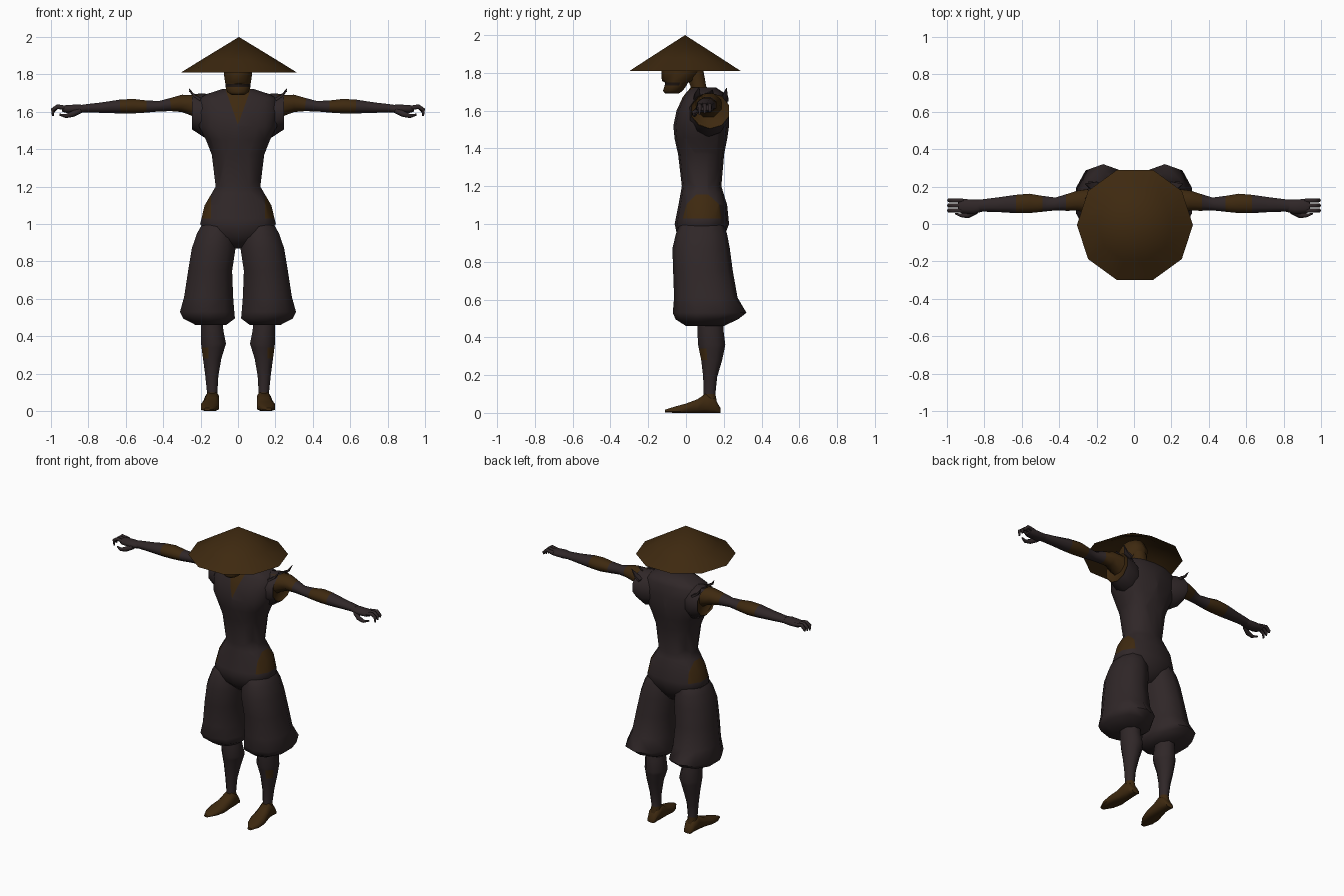
import bpy, bmesh, math
from mathutils import Vector


def material(name, rgb):
    m = bpy.data.materials.new(name)
    m.diffuse_color = (*rgb, 1)
    return m


CLOTH = material("dark cloth", (0.029, 0.020, 0.021))
BROWN = material("earth brown", (0.048, 0.022, 0.005))
SHADE = material("mouth dark", (0.012, 0.007, 0.005))
X, Y, Z = Vector((1, 0, 0)), Vector((0, 1, 0)), Vector((0, 0, 1))


def finish(name, bm, rule, mirror, angle=65):
    bmesh.ops.recalc_face_normals(bm, faces=bm.faces)
    for f in bm.faces:
        f.material_index = rule(f.calc_center_median()) if callable(rule) else rule
    me = bpy.data.meshes.new(name)
    bm.to_mesh(me)
    bm.free()
    for m in (CLOTH, BROWN, SHADE):
        me.materials.append(m)
    ob = bpy.data.objects.new(name, me)
    bpy.context.collection.objects.link(ob)
    bpy.ops.object.select_all(action='DESELECT')
    bpy.context.view_layer.objects.active = ob
    ob.select_set(True)
    bpy.ops.object.shade_smooth_by_angle(angle=math.radians(angle))
    if mirror:
        mod = ob.modifiers.new("mirror", 'MIRROR')
        mod.use_mirror_merge = False
    return ob


def loft(name, rings, axes=None, n=10, power=1.0, rule=0, mirror=False, cuts=(), floor=False):
    """Rings are (x, y, z, radius_u, radius_v); without axes they follow the path in the xz plane."""
    bm = bmesh.new()
    pts = [Vector(r[:3]) for r in rings]
    loops = []
    for i, r in enumerate(rings):
        if axes:
            u, v = axes
        else:
            t = pts[min(i + 1, len(pts) - 1)] - pts[max(i - 1, 0)]
            u, v = Y, t.cross(Y).normalized()
        loop = []
        for k in range(n):
            a = math.tau * (k + 0.5) / n
            c, s = math.cos(a), math.sin(a)
            c = math.copysign(abs(c) ** power, c)
            s = math.copysign(abs(s) ** power, s)
            p = pts[i] + u * c * r[3] + v * s * r[4]
            if floor:
                p.z = max(p.z, 0)
            loop.append(bm.verts.new(p))
        loops.append(loop)
    for a, b in zip(loops, loops[1:]):
        for k in range(n):
            j = (k + 1) % n
            bm.faces.new((a[k], a[j], b[j], b[k]))
    bm.faces.new(loops[0])
    bm.faces.new(loops[-1])
    # extra edge loops where a colour border falls
    for co, no in cuts:
        bmesh.ops.bisect_plane(bm, geom=bm.verts[:] + bm.edges[:] + bm.faces[:],
                               plane_co=co, plane_no=no)
    return finish(name, bm, rule, mirror)


def span(z, x, y0, y1):
    """Centred ring from a half width and a front and back depth."""
    return (0, (y0 + y1) / 2, z, x, (y1 - y0) / 2)


# Conical hat: shallow cone with a hollow underside
bm = bmesh.new()
rows = []
for radius, z in ((0.2, 1.878), (0.31, 1.81), (0.19, 1.868)):
    rows.append([bm.verts.new((0.005 + radius * math.cos(math.tau * k / 10),
                               -0.005 + radius * math.sin(math.tau * k / 10), z))
                 for k in range(10)])
tip, inner = bm.verts.new((0.005, -0.005, 2.0)), bm.verts.new((0.005, -0.005, 1.975))
for k in range(10):
    j = (k + 1) % 10
    bm.faces.new((tip, rows[0][k], rows[0][j]))
    for a, b in zip(rows, rows[1:]):
        bm.faces.new((a[k], b[k], b[j], a[j]))
    bm.faces.new((inner, rows[2][j], rows[2][k]))
finish("hat", bm, 1, False)

# Head with jaw, and the neck leaning forward
loft("head", [(0, -0.075, 1.69, 0.035, 0.035), (0, -0.07, 1.705, 0.06, 0.052),
              (0, -0.055, 1.733, 0.07, 0.058), (0, -0.05, 1.748, 0.07, 0.06),
              (0, -0.04, 1.758, 0.073, 0.088), (0, -0.02, 1.81, 0.08, 0.11),
              (0, -0.015, 1.86, 0.082, 0.11), (0, -0.01, 1.91, 0.06, 0.08),
              (0, -0.01, 1.935, 0.025, 0.03)], (X, Y),
     rule=lambda c: 2 if 1.733 < c.z < 1.748 and c.y < -0.05 else 1)
loft("neck", [(0, 0.09, 1.66, 0.065, 0.06), (0, 0.065, 1.73, 0.052, 0.045),
              (0, 0.04, 1.82, 0.055, 0.055)], (X, Y), n=8, rule=1)


# Tunic and hips, with the open neckline and hip patches
def tunic_colour(c):
    neckline = c.y < 0.06 and c.z > 1.53 and abs(c.x) * 0.17 < 0.06 * (c.z - 1.53)
    hip_patch = 1.03 < c.z < 1.165 and abs(c.x) > 0.145
    return 1 if neckline or hip_patch else 0


loft("tunic", [span(0.87, 0.07, 0.02, 0.15), span(0.93, 0.16, -0.045, 0.2),
               span(1.0, 0.207, -0.06, 0.228), span(1.1, 0.182, -0.04, 0.218),
               span(1.2, 0.122, -0.022, 0.187), span(1.37, 0.143, -0.042, 0.202),
               span(1.45, 0.175, -0.06, 0.218), span(1.52, 0.212, -0.067, 0.228),
               span(1.6, 0.222, -0.05, 0.226), span(1.67, 0.215, -0.018, 0.215),
               span(1.695, 0.17, 0.0, 0.2), span(1.722, 0.085, 0.025, 0.16)],
     (X, Y), n=14, power=0.85, rule=tunic_colour,
     cuts=[((0, 0, 1.53), (0.17, 0, -0.06)), ((0, 0, 1.53), (0.17, 0, 0.06)),
           ((0, 0, 1.03), Z), ((0, 0, 1.165), Z),
           ((0.145, 0, 0), X), ((-0.145, 0, 0), X)])

# Sleeve openings: flared cloth with the underarm showing inside
loft("sleeve", [(0.1, 0.1, 1.575, 0.09, 0.1), (0.18, 0.12, 1.58, 0.108, 0.118),
                (0.245, 0.128, 1.6, 0.105, 0.095), (0.232, 0.12, 1.595, 0.09, 0.085)],
     (Y, Z), n=10, rule=lambda c: 1 if c.x > 0.231 else 0, mirror=True)

# Torn points along the shoulder seam
for i, (y, z, tz) in enumerate(((0.06, 1.675, 1.725), (0.13, 1.68, 1.71), (0.205, 1.665, 1.72))):
    loft(f"sleeve_tear_{i + 1}", [(0.2, y, z - 0.01, 0.03, 0.012),
                                  (0.235, y, z + 0.012, 0.022, 0.008),
                                  (0.262, y + 0.01, tz, 0.002, 0.002)], n=4, mirror=True)

# Arms, bare and bandaged by turns
loft("arm", [(0.16, 0.115, 1.61, 0.08, 0.085), (0.24, 0.12, 1.635, 0.072, 0.06),
             (0.3, 0.125, 1.645, 0.058, 0.05), (0.36, 0.115, 1.638, 0.048, 0.038),
             (0.42, 0.107, 1.63, 0.037, 0.03), (0.49, 0.108, 1.628, 0.046, 0.035),
             (0.56, 0.11, 1.63, 0.056, 0.042), (0.63, 0.107, 1.628, 0.053, 0.04),
             (0.73, 0.103, 1.622, 0.042, 0.03), (0.83, 0.098, 1.618, 0.034, 0.022)],
     n=8, mirror=True, rule=lambda c: 1 if c.x < 0.36 or 0.49 < c.x < 0.63 else 0)

# Hands with a thumb and curled fingers
loft("palm", [(0.81, 0.098, 1.617, 0.034, 0.02), (0.86, 0.092, 1.615, 0.042, 0.026),
              (0.92, 0.095, 1.615, 0.042, 0.022), (0.94, 0.098, 1.616, 0.035, 0.016)],
     n=8, mirror=True)
loft("thumb", [(0.84, 0.068, 1.608, 0.016, 0.015), (0.885, 0.045, 1.588, 0.015, 0.016),
               (0.92, 0.045, 1.577, 0.012, 0.011), (0.955, 0.055, 1.585, 0.005, 0.005)],
     n=6, mirror=True)
for i, y in enumerate((0.072, 0.099, 0.126)):
    reach = 0.015 * i
    loft(f"finger_{i + 1}", [(0.915, y, 1.618, 0.013, 0.013),
                             (0.965, y, 1.628, 0.012, 0.012),
                             (0.99, y, 1.612 - reach * 0.3, 0.011, 0.011),
                             (0.99, y, 1.578 + reach * 0.5, 0.005, 0.005)],
         n=6, mirror=True)

# Baggy trouser legs gathered below the knee
loft("trouser_leg", [(0.1, 0.085, 1.04, 0.07, 0.1), (0.118, 0.082, 0.95, 0.106, 0.135),
                     (0.13, 0.08, 0.87, 0.122, 0.152), (0.149, 0.09, 0.75, 0.123, 0.158),
                     (0.157, 0.105, 0.61, 0.137, 0.168), (0.165, 0.125, 0.53, 0.152, 0.195),
                     (0.155, 0.11, 0.495, 0.145, 0.165), (0.145, 0.1, 0.46, 0.085, 0.1)],
     (X, Y), n=10, power=0.9, mirror=True)


# Shins, with a bare patch on the outer side and bare ankles
def shin_colour(c):
    return 1 if c.z < 0.1 or (0.27 < c.z < 0.34 and c.x > 0.15 and c.y < 0.13) else 0


loft("shin", [(0.142, 0.128, 0.5, 0.06, 0.075), (0.138, 0.13, 0.43, 0.065, 0.075),
              (0.131, 0.136, 0.36, 0.072, 0.078), (0.138, 0.136, 0.28, 0.053, 0.06),
              (0.14, 0.128, 0.19, 0.038, 0.04), (0.138, 0.124, 0.1, 0.03, 0.034),
              (0.138, 0.128, 0.04, 0.035, 0.042)],
     (X, Y), n=8, mirror=True, rule=shin_colour, cuts=[((0, 0, 0.34), Z)])

# Pointed slippers
loft("foot", [(0.165, -0.11, 0.01, 0.015, 0.008), (0.158, -0.06, 0.016, 0.043, 0.018),
              (0.15, 0.0, 0.023, 0.052, 0.028), (0.143, 0.06, 0.034, 0.045, 0.04),
              (0.138, 0.11, 0.05, 0.04, 0.06), (0.138, 0.15, 0.038, 0.038, 0.045),
              (0.138, 0.182, 0.012, 0.028, 0.015)],
     (X, Z), n=8, power=0.75, mirror=True, rule=1, floor=True)
